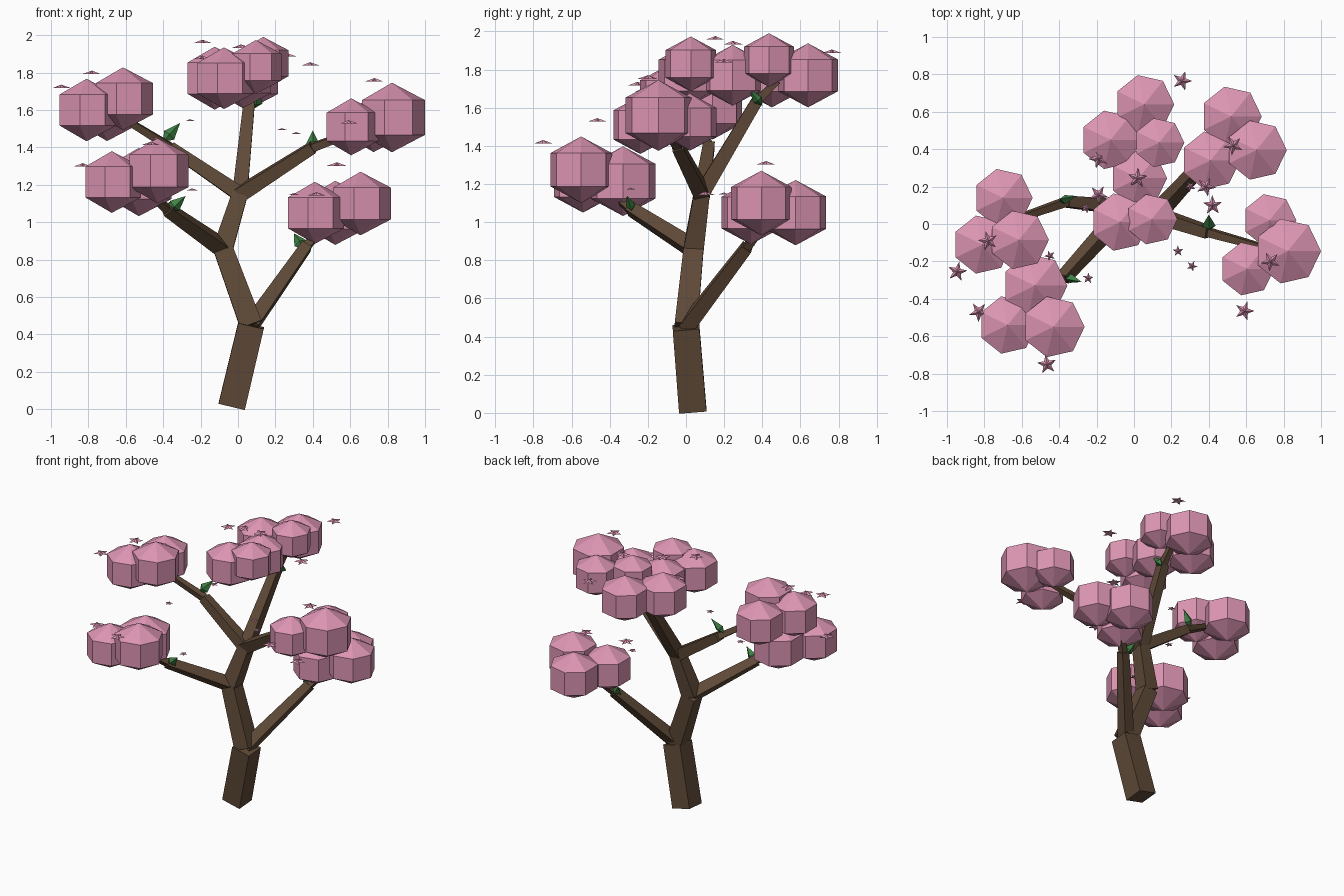
import bpy, bmesh, math
from mathutils import Vector, Matrix

cube = bpy.data.objects.get("Cube")
if cube:
    bpy.data.objects.remove(cube)


def material(name, rgb):
    m = bpy.data.materials.new(name)
    m.use_nodes = True
    m.diffuse_color = (*rgb, 1)
    m.node_tree.nodes["Principled BSDF"].inputs["Base Color"].default_value = (*rgb, 1)
    return m


BARK = material("bark_brown", (0.115, 0.068, 0.039))
PINK = material("blossom_pink", (0.72, 0.30, 0.45))
GREEN = material("leaf_green", (0.05, 0.22, 0.06))


def finish(name, bm, mat):
    bmesh.ops.recalc_face_normals(bm, faces=bm.faces)
    mesh = bpy.data.meshes.new(name)
    bm.to_mesh(mesh)
    bm.free()
    mesh.materials.append(mat)
    bpy.context.collection.objects.link(bpy.data.objects.new(name, mesh))


def aim(a, b):
    # Least rotation that turns z onto the line from a to b
    turn = Vector((0, 0, 1)).rotation_difference(b - a)
    return Matrix.Translation(a) @ turn.to_matrix().to_4x4()


def limb(name, a, b, w1, w2):
    # Square tapered beam, w = half width at each end
    a, b = Vector(a), Vector(b)
    length = (b - a).length
    place = aim(a, b) @ Matrix.Translation((0, 0, length / 2)) @ Matrix.Rotation(math.pi / 4, 4, "Z")
    bm = bmesh.new()
    bmesh.ops.create_cone(bm, cap_ends=True, segments=4, radius1=w1 * math.sqrt(2),
                          radius2=w2 * math.sqrt(2), depth=length, matrix=place)
    finish(name, bm, BARK)


def blossom(name, x, y, z, r):
    # Seven-sided drum with pointed top and bottom
    bm = bmesh.new()
    h = 1.05 * r
    rings = [[bm.verts.new((x + r * math.cos(i * math.tau / 7), y + r * math.sin(i * math.tau / 7), z + s * h / 2))
              for i in range(7)] for s in (-1, 1)]
    low, high = bm.verts.new((x, y, z - h)), bm.verts.new((x, y, z + h))
    for i in range(7):
        j = (i + 1) % 7
        bm.faces.new((rings[0][i], rings[0][j], rings[1][j], rings[1][i]))
        bm.faces.new((rings[0][j], rings[0][i], low))
        bm.faces.new((rings[1][i], rings[1][j], high))
    finish(name, bm, PINK)


def leaf(name, a, b):
    # Pointed four-sided leaf, widest near its base
    a, b = Vector(a), Vector(b)
    length = (b - a).length
    bm = bmesh.new()
    ends = [bm.verts.new((0, 0, 0)), bm.verts.new((0, 0, length))]
    ring = [bm.verts.new((u, v, length * 0.35)) for u, v in ((0.036, 0), (0, 0.025), (-0.036, 0), (0, -0.025))]
    for i in range(4):
        for e in ends:
            bm.faces.new((ring[i], ring[(i + 1) % 4], e))
    bm.transform(aim(a, b))
    finish(name, bm, GREEN)


def star(name, x, y, z, r, turn):
    # Five-pointed petal star with a low raised centre
    bm = bmesh.new()
    rim = []
    for i in range(10):
        q = r if i % 2 == 0 else r * 0.42
        t = turn + i * math.tau / 10
        rim.append(bm.verts.new((x + q * math.cos(t), y + q * math.sin(t), z - r * 0.15)))
    top = bm.verts.new((x, y, z + r * 0.2))
    for i in range(10):
        bm.faces.new((rim[i], rim[(i + 1) % 10], top))
    bm.faces.new(rim[::-1])
    finish(name, bm, PINK)


# Trunk
base, fork1, fork2, fork3 = (-.033, .035, .018), (.07, 0, .45), (-.08, .04, .86), (.01, .083, 1.15)
limb("trunk_lower", base, fork1, .072, .07)
limb("trunk_middle", fork1, fork2, .06, .052)
limb("trunk_upper", fork2, fork3, .053, .042)

# Branches: start, bend, tip
branches = {
    "right_low": (fork2, (-.38, -.29, 1.07), (-.5, -.42, 1.18)),
    "left_low": (fork1, (.365, .32, .87), (.48, .42, 1.0)),
    "right_high": (fork3, (-.36, .12, 1.4), (-.62, .03, 1.56)),
    "left_high": (fork3, (.4, -.045, 1.4), (.67, -.12, 1.5)),
    "back_high": (fork3, (.06, .375, 1.64), (.07, .48, 1.74)),
}
for key, (a, b, c) in branches.items():
    limb("branch_" + key, a, b, .04, .03)
    limb("twig_" + key, b, c, .022, .017)

# Blossom clusters
clusters = {
    "back_high": [(.055, .64, 1.77, .16), (-.125, .45, 1.77, .16), (.135, .435, 1.85, .134)],
    "middle_high": [(.025, .245, 1.77, .152), (-.075, .01, 1.77, .157), (.095, .025, 1.83, .137)],
    "left_high": [(.725, .02, 1.525, .143), (.823, -.145, 1.56, .177), (.605, -.24, 1.51, .145)],
    "left_low": [(.52, .575, 1.05, .163), (.655, .395, 1.1, .162), (.41, .34, 1.05, .158)],
    "right_high": [(-.7, .14, 1.6, .158), (-.81, -.11, 1.6, .159), (-.615, -.085, 1.66, .16)],
    "right_low": [(-.53, -.33, 1.215, .174), (-.675, -.54, 1.215, .157), (-.43, -.55, 1.275, .166)],
}
for key, heads in clusters.items():
    for i, head in enumerate(heads):
        blossom(f"blossom_{key}_{i + 1}", *head)

# Leaves at the branch bends
leaf("leaf_right_high", (-.4, .12, 1.43), (-.31, .15, 1.53))
leaf("leaf_right_low", (-.37, -.28, 1.06), (-.28, -.31, 1.14))
leaf("leaf_left_low", (.35, .32, .86), (.3, .37, .94))
leaf("leaf_left_high", (.4, -.04, 1.38), (.4, .05, 1.49))
leaf("leaf_back_high", (.09, .4, 1.61), (.11, .33, 1.7))

# Loose petals, large then small
large = [(.257, .765, 1.895), (.53, .42, 1.31), (.42, .1, 1.15), (.385, .2, 1.845), (-.19, .35, 1.88),
         (.017, .245, 1.94), (-.19, .155, 1.965), (-.78, -.09, 1.8), (-.945, -.255, 1.725),
         (-.83, -.47, 1.305), (-.465, -.75, 1.42), (.59, -.465, 1.535), (.73, -.2, 1.76)]
small = [(-.257, .085, 1.545), (.3, .2, 1.15), (.235, -.145, 1.497), (.31, -.225, 1.476),
         (-.45, -.17, 1.45), (-.245, -.29, 1.175)]
for label, spots, r in (("large", large, .054), ("small", small, .03)):
    for i, p in enumerate(spots):
        star(f"petal_{label}_{i + 1}", *p, r, i * 0.8)
